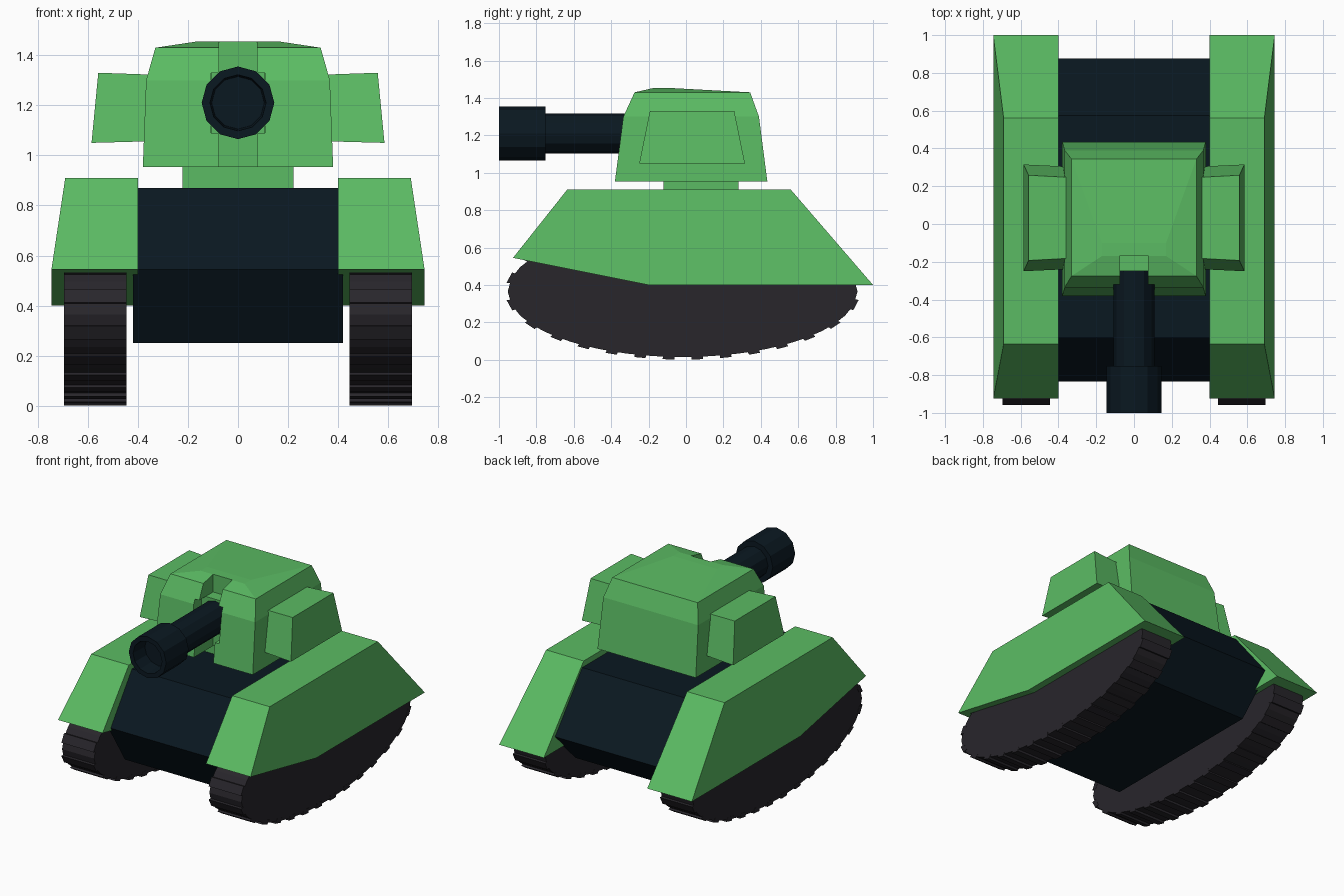
import bpy, bmesh
from math import sin, cos, pi, hypot

if "Cube" in bpy.data.objects:
    bpy.data.objects.remove(bpy.data.objects["Cube"])


def material(name, rgb):
    m = bpy.data.materials.new(name)
    m.diffuse_color = (*rgb, 1)
    m.use_nodes = True
    m.node_tree.nodes["Principled BSDF"].inputs["Base Color"].default_value = m.diffuse_color
    return m


GREEN = material("green_paint", (0.105, 0.5, 0.125))
NAVY = material("dark_blue_metal", (0.003, 0.009, 0.015))
RUBBER = material("track_rubber", (0.021, 0.019, 0.024))


def finish(name, bm, mat):
    bmesh.ops.recalc_face_normals(bm, faces=bm.faces)
    me = bpy.data.meshes.new(name)
    bm.to_mesh(me)
    bm.free()
    ob = bpy.data.objects.new(name, me)
    bpy.context.collection.objects.link(ob)
    if mat:
        me.materials.append(mat)
    return ob


def loft(bm, rings):
    """Skin a list of equal-length point rings and cap both ends."""
    vs = [[bm.verts.new(p) for p in r] for r in rings]
    n = len(vs[0])
    for a, b in zip(vs, vs[1:]):
        for i in range(n):
            j = (i + 1) % n
            bm.faces.new((a[i], a[j], b[j], b[i]))
    bm.faces.new(vs[0])
    bm.faces.new(vs[-1])


def stack(name, rects, mat):
    """Stack of rectangles (x0, x1, y0, y1, z)."""
    bm = bmesh.new()
    loft(bm, [[(x0, y0, z), (x1, y0, z), (x1, y1, z), (x0, y1, z)] for x0, x1, y0, y1, z in rects])
    return finish(name, bm, mat)


def circle_y(r, y, z, n=12):
    return [(r * cos(2 * pi * i / n), y, z + r * sin(2 * pi * i / n)) for i in range(n)]


# Hull: angled nose and tail
hull = [(-0.6, 0.87), (-0.835, 0.545), (-0.65, 0.25), (0.62, 0.25), (0.875, 0.5), (0.575, 0.87)]
bm = bmesh.new()
loft(bm, [[(x, y, z) for y, z in hull] for x in (-0.42, 0.42)])
finish("hull", bm, NAVY)

# Oval track outline, with cleats spaced evenly along its length
CY, CZ, CLEATS = -0.018, 0.366, 28


def oval(t, grow=0.0):
    return CY + (0.935 + grow) * cos(t), CZ + (0.351 + grow) * sin(t)


fine = [2 * pi * i / 2000 for i in range(2001)]
length = [0.0]
for a, b in zip(fine, fine[1:]):
    (ya, za), (yb, zb) = oval(a), oval(b)
    length.append(length[-1] + hypot(yb - ya, zb - za))


def angle_at(fraction):
    d = (fraction % 1) * length[-1]
    return next(t for t, l in zip(fine, length) if l >= d)


# Fenders, tracks and turret side boxes, both sides
fender = [(-0.925, 0.545), (-0.635, 0.91), (0.56, 0.91), (1.0, 0.40), (-0.2, 0.40)]
for s, side in ((1, "right"), (-1, "left")):
    bm = bmesh.new()
    loft(bm, [[(s * 0.40, y, z) for y, z in fender],
              [(s * (0.69 if z > 0.9 else 0.745), y, z) for y, z in fender]])
    finish(side + "_fender", bm, GREEN)

    bm = bmesh.new()
    body = [oval(angle_at(i / (2 * CLEATS))) for i in range(2 * CLEATS)]
    loft(bm, [[(s * x, y, z) for y, z in body] for x in (0.446, 0.694)])
    for i in range(CLEATS):
        t0, t1 = angle_at((i + 0.3) / CLEATS), angle_at((i + 0.7) / CLEATS)
        cleat = [oval(t0, -0.02), oval(t0, 0.014), oval(t1, 0.014), oval(t1, -0.02)]
        loft(bm, [[(s * x, y, z) for y, z in cleat] for x in (0.445, 0.695)])
    finish(side + "_track", bm, RUBBER)

    # Side box widens slightly towards its outer face
    bm = bmesh.new()
    loft(bm, [[(s * xb, y0, z0), (s * xb, y1, z0), (s * xt, y1 - 0.057, z1), (s * xt, y0 + 0.057, z1)]
              for xb, xt, y0, y1, z0, z1 in ((0.33, 0.33, -0.238, 0.303, 1.057, 1.322),
                                             (0.585, 0.558, -0.25, 0.315, 1.05, 1.33))])
    finish(side + "_turret_box", bm, GREEN)

# Turret neck
stack("turret_neck", [(-0.222, 0.222, -0.12, 0.28, 0.86), (-0.222, 0.222, -0.12, 0.28, 0.97)], GREEN)

# Turret: tapered shell with a front slot and pocket for the gun
turret = stack("turret", [(-0.38, 0.38, -0.38, 0.435, 0.953),
                          (-0.367, 0.367, -0.335, 0.39, 1.30),
                          (-0.33, 0.33, -0.275, 0.343, 1.43),
                          (-0.17, 0.17, -0.17, -0.1, 1.454)], GREEN)
for name, w, y, z0, z1 in (("slot_cutter", 0.075, -0.168, 0.9, 1.6),
                           ("pocket_cutter", 0.108, -0.235, 1.09, 1.33)):
    cutter = stack(name, [(-w, w, -0.6, y, z0), (-w, w, -0.6, y, z1)], None)
    mod = turret.modifiers.new(name, "BOOLEAN")
    mod.operation, mod.solver, mod.object = "DIFFERENCE", "EXACT", cutter
    bpy.context.view_layer.objects.active = turret
    bpy.ops.object.modifier_apply(modifier=name)
    bpy.data.objects.remove(cutter)

# Gun mount block inside the slot
stack("gun_mount", [(-0.106, 0.106, -0.25, -0.15, 1.09), (-0.106, 0.106, -0.25, -0.15, 1.33)], GREEN)

# Gun barrel with a hollow twelve-sided muzzle
bm = bmesh.new()
loft(bm, [circle_y(r, y, 1.21) for r, y in ((0.108, -0.24), (0.108, -0.752), (0.145, -0.752),
                                            (0.145, -1.0), (0.112, -1.0), (0.105, -0.88))])
finish("gun_barrel", bm, NAVY)
